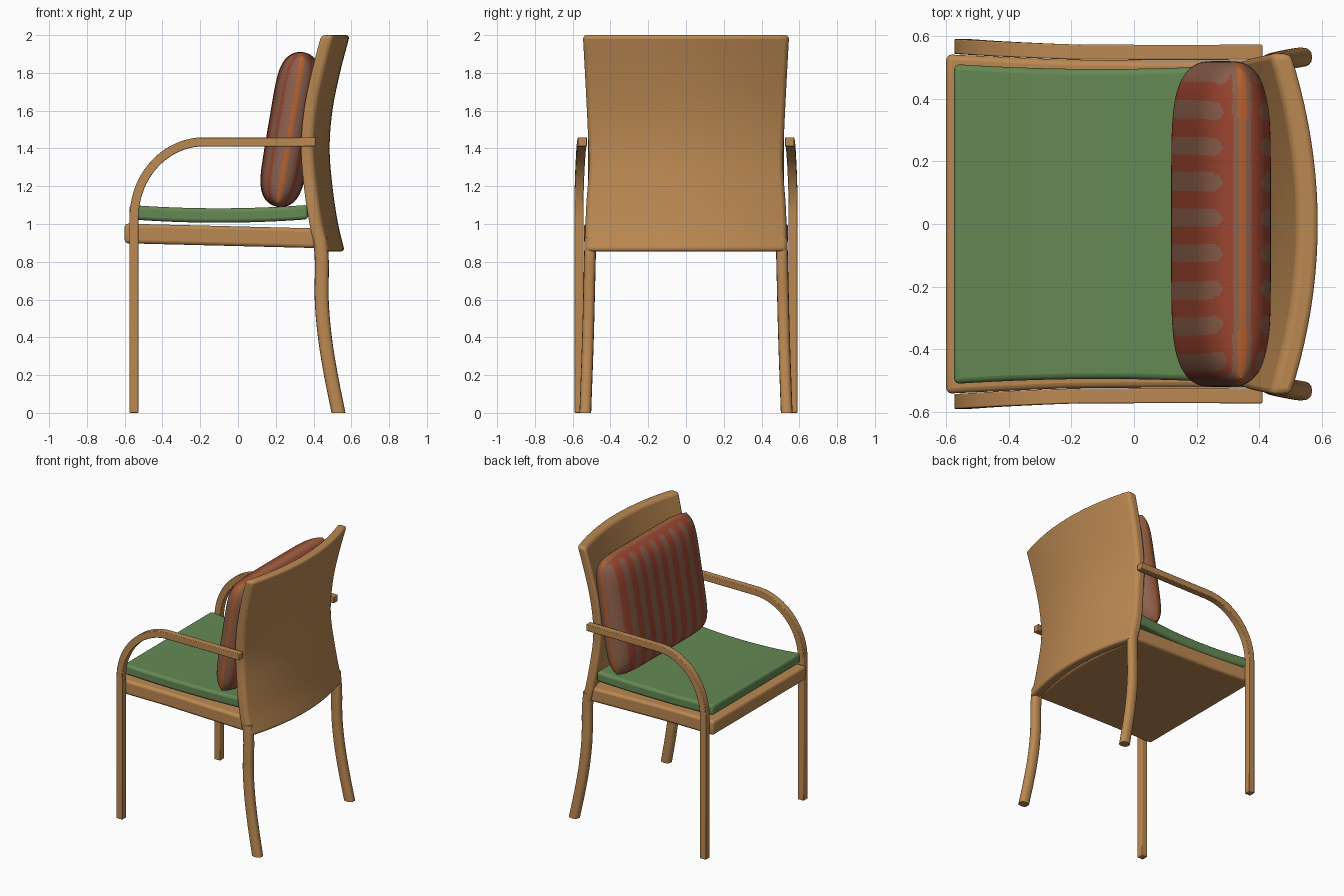
import bpy, bmesh, math
from mathutils import Vector

if "Cube" in bpy.data.objects:
    bpy.data.objects.remove(bpy.data.objects["Cube"])


def material(name, rgb):
    m = bpy.data.materials.new(name)
    m.diffuse_color = (*rgb, 1)
    m.use_nodes = True
    m.node_tree.nodes["Principled BSDF"].inputs["Base Color"].default_value = m.diffuse_color
    return m


WOOD = material("honey wood", (0.50, 0.25, 0.085))
GREEN = material("green fabric", (0.13, 0.25, 0.09))
RED = material("brick red fabric", (0.33, 0.06, 0.03))
TAUPE = material("taupe fabric", (0.27, 0.12, 0.075))
ORANGE = material("orange piping", (0.46, 0.12, 0.03))


def curve(keys, t):
    """Smooth interpolation through (t, value) keys."""
    t = min(max(t, keys[0][0]), keys[-1][0])
    n = len(keys)

    def slope(i):
        a, b = keys[max(i - 1, 0)], keys[min(i + 1, n - 1)]
        return (b[1] - a[1]) / (b[0] - a[0])
    for i in range(n - 1):
        (t0, v0), (t1, v1) = keys[i], keys[i + 1]
        if t <= t1:
            h = t1 - t0
            s = (t - t0) / h
            return ((2*s**3 - 3*s*s + 1) * v0 + (s**3 - 2*s*s + s) * h * slope(i)
                    + (3*s*s - 2*s**3) * v1 + (s**3 - s*s) * h * slope(i + 1))


def finish(name, bm, mats, bevel=0, segments=3):
    bmesh.ops.remove_doubles(bm, verts=bm.verts, dist=1e-5)
    bmesh.ops.recalc_face_normals(bm, faces=bm.faces)
    me = bpy.data.meshes.new(name)
    bm.to_mesh(me)
    bm.free()
    for m in mats:
        me.materials.append(m)
    ob = bpy.data.objects.new(name, me)
    bpy.context.collection.objects.link(ob)
    if bevel:
        b = ob.modifiers.new("rounded edges", 'BEVEL')
        b.width, b.segments = bevel, segments
        b.limit_method, b.angle_limit = 'ANGLE', math.radians(50)
    bpy.ops.object.select_all(action='DESELECT')
    ob.select_set(True)
    bpy.context.view_layer.objects.active = ob
    bpy.ops.object.shade_smooth_by_angle(angle=math.radians(40))
    return ob


def shell(name, nu, nv, f, mats, bevel=0, rule=None):
    """Closed slab: f(u, v, side) with u, v in -1..1 and side -1 / +1."""
    bm = bmesh.new()
    grids = [[[bm.verts.new(f(2*i/nu - 1, 2*j/nv - 1, s)) for j in range(nv + 1)]
              for i in range(nu + 1)] for s in (-1, 1)]
    for s, g in zip((-1, 1), grids):
        for i in range(nu):
            for j in range(nv):
                fc = bm.faces.new((g[i][j], g[i+1][j], g[i+1][j+1], g[i][j+1]))
                if rule:
                    fc.material_index = rule((2*i + 1)/nu - 1, (2*j + 1)/nv - 1, s)
    if f(1, 0, 1) == f(1, 0, -1):       # sheets meet at a seam
        return finish(name, bm, mats, bevel)
    a, b = grids
    for i in range(nu):
        for j in (0, nv):
            bm.faces.new((a[i][j], a[i+1][j], b[i+1][j], b[i][j]))
    for j in range(nv):
        for i in (0, nu):
            bm.faces.new((a[i][j], a[i][j+1], b[i][j+1], b[i][j]))
    return finish(name, bm, mats, bevel)


def tube(name, rings, bevel=0):
    bm = bmesh.new()
    vs = [[bm.verts.new(p) for p in r] for r in rings]
    n = len(vs[0])
    for a, b in zip(vs, vs[1:]):
        for k in range(n):
            bm.faces.new((a[k], a[(k+1) % n], b[(k+1) % n], b[k]))
    bm.faces.new(vs[0])
    bm.faces.new(vs[-1])
    return finish(name, bm, [WOOD], bevel, 2)


# curved back panel
BACK_X = [(0.855, .565), (1.0, .53), (1.2, .50), (1.4, .485), (1.6, .50), (1.8, .54), (2.0, .592)]
BACK_W = [(0.855, .537), (1.1, .528), (1.3, .514), (1.5, .52), (1.8, .535), (2.0, .546)]


def back(u, v, s):
    z = 0.855 + 1.145 * (v + 1) / 2
    x = curve(BACK_X, z) - 0.087 * u * u - (0.07 if s < 0 else 0)
    return Vector((x, u * curve(BACK_W, z), z))


shell("back_panel", 20, 24, back, [WOOD], 0.02)


# seat frame, sloping gently to the rear
def frame(u, v, s):
    half = curve([(-.6, .542), (-.45, .535), (-.2, .525), (.5, .522)], -0.6 + (u + 1) / 2)
    x = -0.6 + (u + 1) / 2 * (1.01 + 0.07 * (1 - v * v))
    z = 0.95 - 0.025 * (x + 0.6)
    return Vector((x, half * v, z + 0.052 * s))


shell("seat_frame", 16, 12, frame, [WOOD], 0.018)


# seat cushion, dipped in the middle
def cushion(u, v, s):
    x = -0.102 + 0.473 * u
    return Vector((x, v * (0.495 + 0.016 * u * u), 1.045 + 0.018 * u * u + 0.038 * s))


shell("seat_cushion", 16, 12, cushion, [GREEN], 0.018)

# striped pillow leaning on the back
TILT = math.radians(9.5)
AXIS = Vector((math.sin(TILT), 0, math.cos(TILT)))
NORMAL = Vector((math.cos(TILT), 0, -math.sin(TILT)))


def ease(t):
    return math.sin(t * math.pi / 2)


def puff(u, v):
    return 0.12 * math.sqrt(max(0, (1 - u**6) * (1 - v**6)))


def pillow(u, v, s):
    edge = max(abs(u), abs(v)) > 0.9999
    u, v = ease(u), ease(v)
    p = Vector((0.278, 0.52 * u * (1 - .05 * v**8), 1.5))
    return p + AXIS * (0.415 * v * (1 - .05 * u**8)) + NORMAL * (0 if edge else s * puff(u, v))


def pillow_colour(u, v, s):
    u, v = ease(u), ease(v)
    y, w = 0.52 * u, puff(u, v)
    if w < 0.014:
        return 2                        # seam piping
    if w < 0.03 or (abs(u) > 0.95 and w < 0.06):
        return 1                        # plain border
    k = round((y - 0.02) / 0.116)
    dy = abs(y - 0.02 - 0.116 * k)
    end = max(0, abs(v) * 0.415 - 0.365)
    return 1 if -4 <= k <= 4 and math.hypot(dy, end) < 0.029 else 0


shell("pillow", 200, 110, pillow, [RED, TAUPE, ORANGE], 0, pillow_colour)

# legs and arms on both sides
LEG_X = [(0, .532), (.2, .492), (.4, .46), (.6, .443), (.8, .444), (.93, .435)]
for side, label in ((-1, "right"), (1, "left")):
    rings = []
    for i in range(21):
        z = 0.93 * i / 20
        cx, cy = curve(LEG_X, z), side * curve([(0, .533), (.4, .519), (.93, .506)], z)
        ring = []
        for k in range(16):
            c, s = math.cos(k * math.pi / 8), math.sin(k * math.pi / 8)
            ring.append((cx + .037 * math.copysign(abs(c)**.8, c),
                         cy + .031 * math.copysign(abs(s)**.8, s), z))
        rings.append(ring)
    tube(f"rear_leg_{label}", rings)

    # front leg sweeping into the arm rest
    path = [(-.55, 0, 0), (-.55, .5, 0)]
    for i in range(21):
        a = math.pi / 2 * i / 20
        path.append((-.18 - .37 * math.cos(a), 1.035 + .4 * math.sin(a), a))
    path += [(.1, 1.435, math.pi / 2), (.41, 1.435, math.pi / 2)]
    rings = []
    for x, z, a in path:
        y = curve([(-.55, .567), (-.4, .558), (-.15, .549), (.41, .549)], x)
        nx, nz = -math.cos(a), math.sin(a)
        rings.append([(x + nx * .024 * p, side * (y + .024 * q), z + nz * .024 * p)
                      for p, q in ((-1, -1), (1, -1), (1, 1), (-1, 1))])
    tube(f"front_leg_and_arm_{label}", rings, 0.004)
